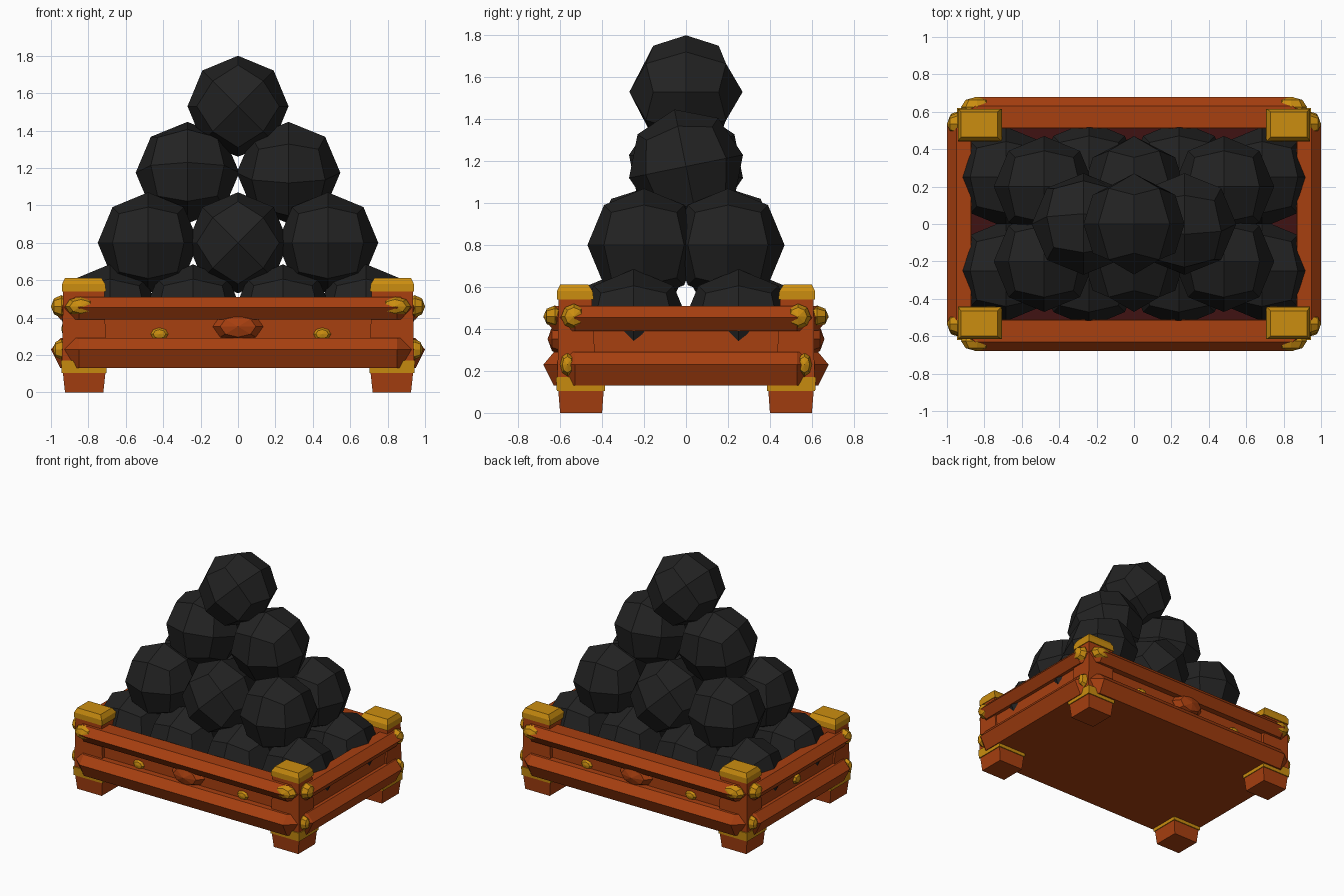
import bpy, bmesh, math
from mathutils import Matrix, Vector

if "Cube" in bpy.data.objects:
    bpy.data.objects.remove(bpy.data.objects["Cube"])


def material(name, rgb):
    m = bpy.data.materials.new(name)
    m.diffuse_color = (*rgb, 1)
    m.use_nodes = True
    m.node_tree.nodes["Principled BSDF"].inputs["Base Color"].default_value = m.diffuse_color
    return m


WOOD = material("orange_wood", (0.39, 0.05, 0.005))
GOLD = material("gold", (0.60, 0.27, 0.005))
IRON = material("black_iron", (0.016, 0.016, 0.016))
DARK = material("dark_red_floor", (0.05, 0.006, 0.006))


def finish(bm, name, mat):
    bmesh.ops.recalc_face_normals(bm, faces=bm.faces[:])
    me = bpy.data.meshes.new(name)
    bm.to_mesh(me)
    bm.free()
    me.materials.append(mat)
    ob = bpy.data.objects.new(name, me)
    bpy.context.collection.objects.link(ob)
    return ob


def loft(name, loops, mat, turn=0):
    """Skin closed loops of points and cap both ends."""
    bm = bmesh.new()
    rings = [[bm.verts.new(p) for p in loop] for loop in loops]
    n = len(rings[0])
    for a, b in zip(rings, rings[1:]):
        for i in range(n):
            j = (i + 1) % n
            bm.faces.new((a[i], a[j], b[j], b[i]))
    bm.faces.new(rings[0])
    bm.faces.new(rings[-1])
    bm.transform(Matrix.Rotation(turn, 4, 'Z'))
    return finish(bm, name, mat)


def rect(x0, x1, y0, y1, z):
    return [(x0, y0, z), (x1, y0, z), (x1, y1, z), (x0, y1, z)]


def box(name, x0, x1, y0, y1, z0, z1, mat):
    return loft(name, [rect(x0, x1, y0, y1, z0), rect(x0, x1, y0, y1, z1)], mat)


def blob(name, loc, size, mat, axis='Y', segs=8):
    """Faceted low dome used for rivets and bosses."""
    bm = bmesh.new()
    bmesh.ops.create_uvsphere(bm, u_segments=segs, v_segments=4, radius=1)
    turn = Matrix.Rotation(math.pi / 2, 4, 'X' if axis == 'Y' else 'Y')
    bm.transform(Matrix.Translation(loc) @ Matrix.Diagonal((*size, 1)) @ turn)
    return finish(bm, name, mat)


def ball(name, loc, r, rot):
    """Cube split once and pushed out to a sphere: 24 flat faces."""
    bm = bmesh.new()
    bmesh.ops.create_cube(bm, size=2)
    bmesh.ops.subdivide_edges(bm, edges=bm.edges[:], cuts=1, use_grid_fill=True)
    for v in bm.verts:
        v.co = v.co.normalized() * r
    bm.transform(Matrix.Translation(loc) @ Matrix.Rotation(rot[1], 4, 'Y')
                 @ Matrix.Rotation(rot[0], 4, 'X'))
    return finish(bm, name, IRON)


def rail(name, half, inner, outer, z0, zm, z1, turn):
    """Plank with a ridge along its outer edge and chamfered ends."""
    def flat(z):
        return [(-half + .05, -inner, z), (-half + .05, -outer + .05, z),
                (half - .05, -outer + .05, z), (half - .05, -inner, z)]
    def six(z, pts):
        return [(x, y, z) for x, y in pts]
    mid = [(-half, -inner), (-half, -outer + .07), (-half + .08, -outer),
           (half - .08, -outer), (half, -outer + .07), (half, -inner)]
    e, f = half - .05, outer - .05
    cap = [(-e, -inner), (-e, -f + .03), (-e + .03, -f),
           (e - .03, -f), (e, -f + .03), (e, -inner)]
    return loft(name, [six(z0, cap), six(zm, mid), six(z1, cap)], WOOD, turn)


# crate walls and floor
for s in (-1, 1):
    a, b = sorted((s * .51, s * .585))
    box("long_wall", -.90, .90, a, b, .135, .49, WOOD)
    a, b = sorted((s * .87, s * .925))
    box("short_wall", a, b, -.57, .57, .135, .49, WOOD)
box("crate_base", -.91, .91, -.59, .59, .13, .18, WOOD)
box("crate_floor", -.87, .87, -.51, .51, .18, .22, DARK)

# rails on all four sides
for k in range(4):
    half, inner, outer = ((.93, .515, .68), (.61, .872, 1.0))[k % 2]
    turn = k * math.pi / 2
    rail("top_rail", half, inner, outer, .39, .455, .51, turn)
    rail("bottom_rail", half, inner, outer, .13, .23, .29, turn)

# corner posts with gold bands and caps, plus rail rivets
for sx in (-1, 1):
    for sy in (-1, 1):
        def corner(x0, x1, y0, y1, z):
            return rect(sx * x0, sx * x1, sy * y0, sy * y1, z)
        loft("corner_post", [corner(.72, .925, .40, .60, 0),
                             corner(.705, .94, .39, .612, .14),
                             corner(.705, .94, .43, .612, .20),
                             corner(.715, .935, .45, .608, .55)], WOOD)
        loft("foot_band", [corner(.703, .943, .386, .616, .105),
                           corner(.700, .946, .384, .620, .17)], GOLD)
        loft("post_cap", [corner(.705, .94, .44, .615, .54),
                          corner(.71, .94, .445, .615, .58),
                          corner(.73, .925, .465, .60, .612)], GOLD)
        blob("long_rail_rivet", (sx * .84, sy * .625, .46), (.085, .055, .052), GOLD)
        blob("short_rail_rivet", (sx * .945, sy * .535, .46), (.055, .06, .06), GOLD, 'X')
        blob("low_rail_rivet", (sx * .945, sy * .565, .23), (.045, .035, .055), GOLD, 'X')

# bosses and nails on the long walls, one nail on the left wall
for s in (-1, 1):
    blob("centre_boss", (0, s * .59, .352), (.135, .07, .08), WOOD)
    for x in (-.42, .45):
        blob("wall_nail", (-s * x, s * .585, .312), (.047, .02, .034), GOLD)
blob("side_nail", (-.925, 0, .34), (.02, .045, .035), GOLD, 'X')

# stacked cannonballs
Q = math.pi / 4
for sy in (-1, 1):
    for x in (-.685, -.24, .24, .685):
        ball("ball_layer_1", (x, sy * (.25 if abs(x) > .5 else .28), .415), .27, (0, 0))
    for i, x in enumerate((-.48, 0, .48)):
        ball("ball_layer_2", (x, sy * .2, .80), .27, (0, Q * (i == 1)))
for sx in (-1, 1):
    ball("ball_layer_3", (sx * .27, 0, 1.175), .277, (sx * .2, 0))
ball("ball_top", (0, 0, 1.53), .27, (0, Q))
